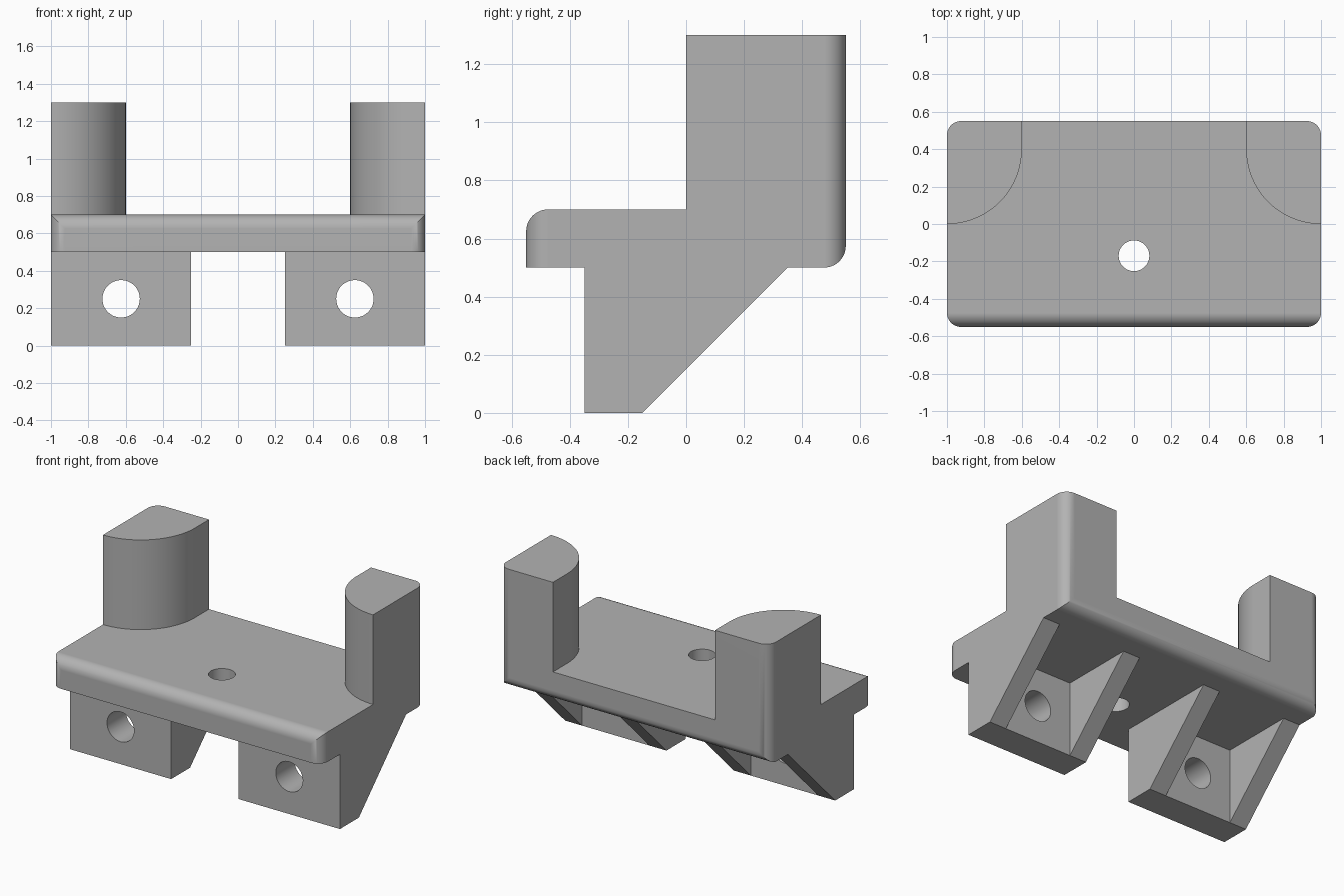
import bpy, bmesh
from math import sin, cos, pi, radians
from mathutils import Vector

if "Cube" in bpy.data.objects:
    bpy.data.objects.remove(bpy.data.objects["Cube"])

grey = bpy.data.materials.new("plain grey")
grey.use_nodes = True
COLOUR = (0.45, 0.45, 0.45, 1)
grey.diffuse_color = COLOUR
grey.node_tree.nodes["Principled BSDF"].inputs["Base Color"].default_value = COLOUR

FILLET = 0.075
FRONT, BACK, SIDE = -0.55, 0.55, 1.0
PLATE_LOW, PLATE_TOP, POST_TOP = 0.5, 0.7, 1.3
EMBED = 0.6        # parts run this far into the plate before being merged


def arc(cx, cy, r, start, end, steps=12):
    """Points on an arc, angles in quarter turns."""
    angles = [(start + (end - start) * i / steps) * pi / 2 for i in range(steps + 1)]
    return [(cx + r * cos(a), cy + r * sin(a)) for a in angles]


def prism(name, profile, low, high, axis):
    """Extrude a closed profile along x (profile in yz), y (xz) or z (xy)."""
    place = {"x": lambda p, d: (d, p[0], p[1]),
             "y": lambda p, d: (p[0], d, p[1]),
             "z": lambda p, d: (p[0], p[1], d)}[axis]
    bm = bmesh.new()
    face = bm.faces.new([bm.verts.new(place(p, low)) for p in profile])
    extruded = bmesh.ops.extrude_face_region(bm, geom=[face], use_keep_orig=True)
    verts = [g for g in extruded["geom"] if isinstance(g, bmesh.types.BMVert)]
    shift = Vector(place((0, 0), high - low))
    bmesh.ops.translate(bm, verts=verts, vec=shift)
    bmesh.ops.recalc_face_normals(bm, faces=bm.faces)
    mesh = bpy.data.meshes.new(name)
    bm.to_mesh(mesh)
    bm.free()
    mesh.materials.append(grey)
    obj = bpy.data.objects.new(name, mesh)
    bpy.context.collection.objects.link(obj)
    return obj


def combine(target, other, operation):
    """Apply a boolean and discard the second object."""
    mod = target.modifiers.new("combine", "BOOLEAN")
    mod.operation, mod.object, mod.solver = operation, other, "EXACT"
    graph = bpy.context.evaluated_depsgraph_get()
    result = bpy.data.meshes.new_from_object(target.evaluated_get(graph))
    target.modifiers.remove(mod)
    target.data = result
    bpy.data.objects.remove(other)


def box(x0, x1, y0, y1):
    return [(x0, y0), (x1, y0), (x1, y1), (x0, y1)]


# Plate: front top and back bottom edges rounded
plate_side = ([(FRONT, PLATE_LOW)]
              + arc(BACK - FILLET, PLATE_LOW + FILLET, FILLET, -1, 0)
              + [(BACK, PLATE_TOP)]
              + arc(FRONT + FILLET, PLATE_TOP - FILLET, FILLET, 1, 2))
bracket = prism("bracket_body", plate_side, -SIDE, SIDE, "x")

# Posts: straight outside and back, quarter-round towards the middle
for s in (-1, 1):
    curve = arc(SIDE, 0.4, 0.4, 3, 2, 28)
    outline = [(s * x, y) for x, y in curve + [(0.6, BACK), (SIDE, BACK)]]
    combine(bracket, prism("post", outline, EMBED, POST_TOP, "z"), "UNION")

# Rounded vertical corners shared by plate and posts
plan = []
for q, (sx, sy) in enumerate([(1, 1), (-1, 1), (-1, -1), (1, -1)]):
    plan += arc(sx * (SIDE - FILLET), sy * (BACK - FILLET), FILLET, q, q + 1)
combine(bracket, prism("corner_limit", plan, 0, 2, "z"), "INTERSECT")

# Legs: front wall with two sloping gussets and a bolt hole
leg_side = [(-0.35, 0), (-0.15, 0), (0.35, PLATE_LOW), (0.35, EMBED), (-0.35, EMBED)]
for centre in (-0.625, 0.625):
    leg = prism("leg", leg_side, centre - 0.375, centre + 0.375, "x")
    pocket = box(centre - 0.25, centre + 0.25, -0.15, 0.5)
    combine(leg, prism("pocket", pocket, -0.1, PLATE_LOW, "z"), "DIFFERENCE")
    hole = arc(centre, 0.25, 0.1, 0, 4, 48)[:-1]
    combine(leg, prism("bolt_hole", hole, -0.5, 0, "y"), "DIFFERENCE")
    combine(bracket, leg, "UNION")

# Centre hole through the plate
hole = arc(0, -0.17, 0.082, 0, 4, 48)[:-1]
combine(bracket, prism("centre_hole", hole, 0.4, 0.8, "z"), "DIFFERENCE")

# Merge coplanar faces, then smooth the rounds and keep flats flat
bm = bmesh.new()
bm.from_mesh(bracket.data)
bmesh.ops.remove_doubles(bm, verts=bm.verts, dist=0.0001)
bmesh.ops.dissolve_limit(bm, angle_limit=radians(0.5), verts=bm.verts, edges=bm.edges)
bm.to_mesh(bracket.data)
bm.free()
bpy.ops.object.select_all(action="DESELECT")
bracket.select_set(True)
bpy.context.view_layer.objects.active = bracket
bpy.ops.object.shade_smooth_by_angle(angle=radians(30))
normals = bracket.modifiers.new("flat sides", "WEIGHTED_NORMAL")
normals.keep_sharp = True
